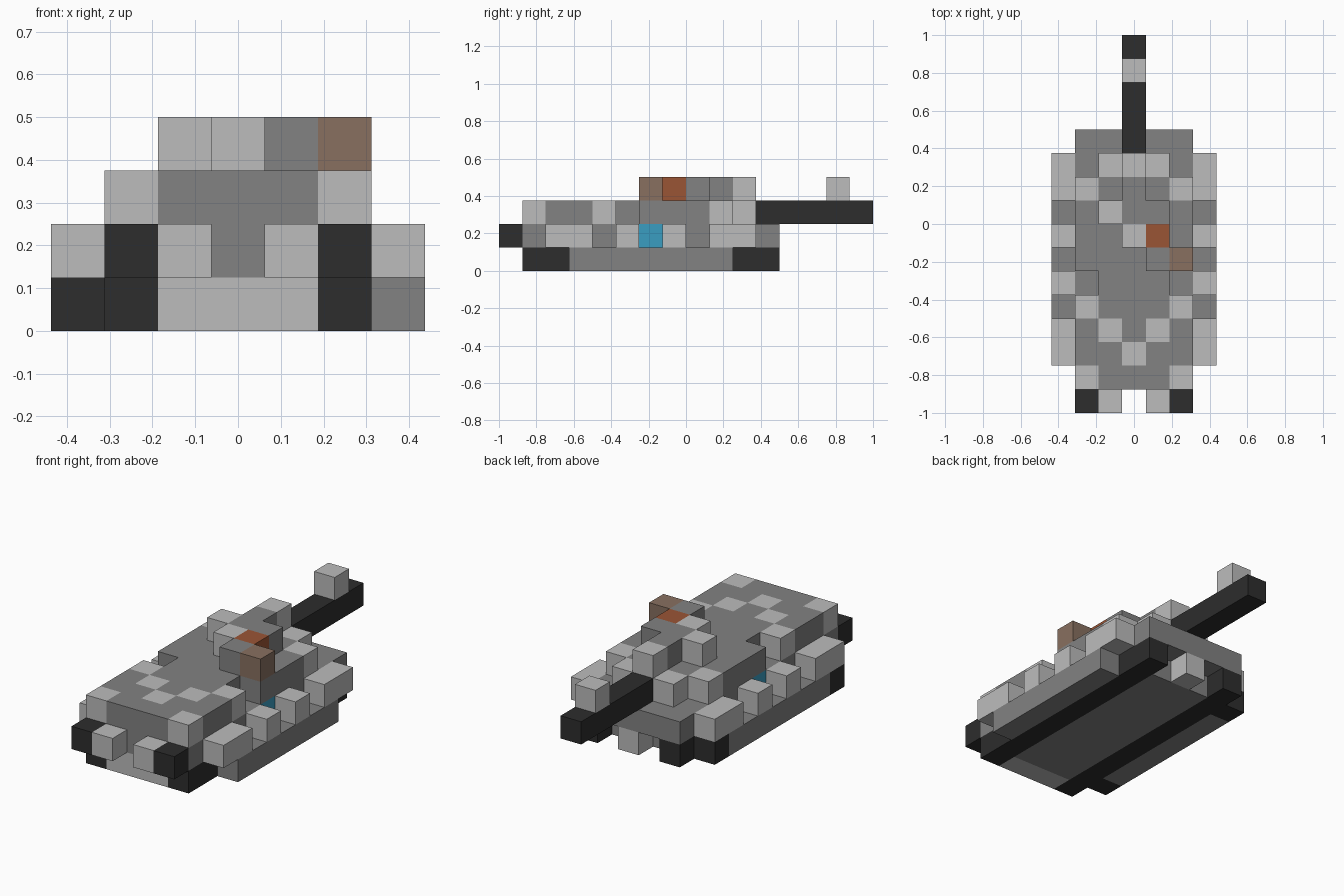
import bpy, bmesh
from mathutils import Vector

cube = bpy.data.objects.get("Cube")
if cube:
    bpy.data.objects.remove(cube, do_unlink=True)

U = 0.125  # edge of one block


def linear(c):
    c /= 255
    return c / 12.92 if c <= 0.04045 else ((c + 0.055) / 1.055) ** 2.4


def material(name, *rgb):
    colour = [linear(c) for c in rgb] + [1]
    m = bpy.data.materials.new(name)
    m.use_nodes = True
    m.diffuse_color = colour
    m.node_tree.nodes["Principled BSDF"].inputs["Base Color"].default_value = colour
    return m


MATS = {
    "light": material("light_grey", 188, 188, 188),
    "grey": material("mid_grey", 130, 130, 130),
    "dark": material("near_black", 45, 45, 45),
    "brown": material("brown", 136, 112, 96),
    "rust": material("rust", 154, 85, 53),
    "blue": material("blue", 58, 157, 193),
}
parts = {}   # part name -> {cell: colour}
filled = set()


def fill(part, colour, xs, ys, z, mirror=False):
    """Fill blocks xs by ys (inclusive, x counted from the middle) in layer z."""
    for x in range(xs[0], xs[1] + 1):
        for y in range(ys[0], ys[1] + 1):
            for sx in {x, -x} if mirror else {x}:
                parts.setdefault(part, {})[(sx, y, z)] = colour
                filled.add((sx, y, z))


def block(part, colour, x, y, z, mirror=False):
    fill(part, colour, (x, x), (y, y), z, mirror)


# Running gear
fill("inner_tracks", "dark", (2, 2), (1, 11), 0, True)
fill("outer_tracks", "grey", (3, 3), (3, 9), 0, True)
block("outer_tracks", "dark", -3, 2, 0)
block("outer_tracks", "dark", -3, 10, 0)

# Belly between the tracks and the tow block
fill("belly", "grey", (-1, 1), (2, 10), 0)
fill("belly", "light", (-1, 1), (1, 1), 0)
block("tow_block", "light", 0, 11, 0)

# Hull with a coloured window on each side
fill("hull", "grey", (-2, 2), (1, 11), 1)
block("hull", "blue", 2, 6, 1, True)

# End fittings
block("bumpers", "dark", 2, 0, 1, True)
block("lamps", "light", 1, 0, 1, True)

# Side skirts with gaps between the plates
for first, last in ((2, 3), (5, 5), (7, 7), (9, 10)):
    fill("side_skirts", "light", (3, 3), (first, last), 1, True)

# Engine deck with pale patches
fill("engine_deck", "grey", (-2, 2), (1, 4), 2)
block("engine_deck", "light", 2, 1, 2, True)
block("engine_deck", "light", 2, 4, 2, True)
block("engine_deck", "light", 1, 3, 2, True)
block("engine_deck", "light", 0, 2, 2)

# Turret
fill("turret", "grey", (-1, 1), (5, 5), 2)
fill("turret", "grey", (-2, 2), (6, 9), 2)
block("turret", "light", 2, 9, 2, True)
fill("turret", "light", (-1, 1), (10, 10), 2)

# Roof fittings
fill("roof_ridge", "grey", (0, 0), (8, 9), 3)
block("roof_ridge", "light", 0, 10, 3)
block("roof_ridge", "grey", 1, 8, 3)
block("roof_ridge", "light", -1, 8, 3)
block("hatch", "light", 0, 7, 3)
block("hatch", "rust", 1, 7, 3)
block("hatch", "grey", 1, 6, 3)
block("stowage_box", "brown", 2, 6, 3)

# Gun
fill("gun_barrel", "dark", (0, 0), (11, 15), 2)
block("gun_sight", "light", 0, 14, 3)

# Make one mesh per part, keeping only the outside faces
for name, cells in parts.items():
    mesh = bpy.data.meshes.new(name)
    used = sorted(set(cells.values()))
    for colour in used:
        mesh.materials.append(MATS[colour])
    bm = bmesh.new()
    for cell, colour in cells.items():
        centre = Vector(cell) + Vector((0, -7.5, 0.5))
        for axis in range(3):
            for sign in (-1, 1):
                n = Vector((0, 0, 0))
                n[axis] = sign
                if tuple(int(c + d) for c, d in zip(cell, n)) in filled:
                    continue
                a = Vector((0, 0, 0))
                a[(axis + 1) % 3] = 0.5
                b = n.cross(a)
                mid = centre + n / 2
                corners = (mid - a - b, mid + a - b, mid + a + b, mid - a + b)
                face = bm.faces.new([bm.verts.new(p * U) for p in corners])
                face.material_index = used.index(colour)
    bmesh.ops.remove_doubles(bm, verts=bm.verts, dist=0.001)
    bm.to_mesh(mesh)
    bm.free()
    bpy.context.collection.objects.link(bpy.data.objects.new(name, mesh))
